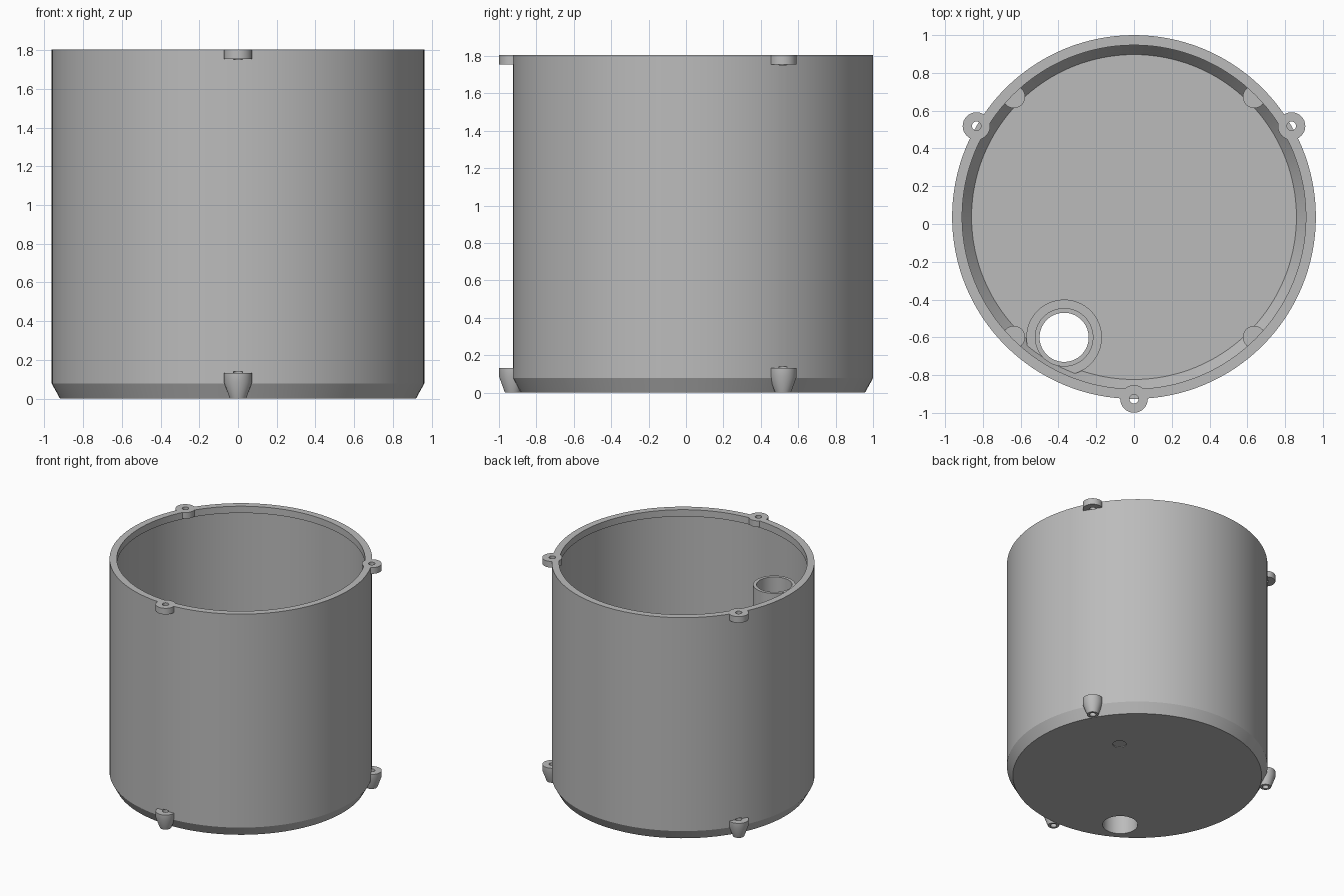
import bpy, bmesh, math

CY = 0.037            # y of the housing axis
R, TOP = 0.963, 1.805  # outer radius and height
TUBE = (-0.37, -0.60)

default = bpy.data.objects.get("Cube")
if default:
    bpy.data.objects.remove(default)

grey = bpy.data.materials.new("plain_grey")
grey.use_nodes = True
COLOUR = (0.5, 0.5, 0.5, 1)
grey.diffuse_color = COLOUR
grey.node_tree.nodes["Principled BSDF"].inputs["Base Color"].default_value = COLOUR


def lathe(bm, profile, x, y, steps):
    """Revolve a closed (radius, z) outline around the vertical line at x, y."""
    verts = [bm.verts.new((x + r, y, z)) for r, z in profile]
    edges = [bm.edges.new((verts[i - 1], verts[i])) for i in range(len(verts))]
    bmesh.ops.spin(bm, geom=verts + edges, cent=(x, y, 0), axis=(0, 0, 1),
                   angle=math.tau, steps=steps, use_merge=True)
    bmesh.ops.remove_doubles(bm, verts=bm.verts, dist=1e-5)
    bm.faces.ensure_lookup_table()


def rod(bm, x, y, z0, z1, r0, r1=None, steps=32):
    """Solid cylinder or cone standing between two heights."""
    lower = []
    upper = []
    for i in range(steps):
        a = math.tau * i / steps
        c, s = math.cos(a), math.sin(a)
        lower.append(bm.verts.new((x + r0 * c, y + r0 * s, z0)))
        r = r1 or r0
        upper.append(bm.verts.new((x + r * c, y + r * s, z1)))
    bm.faces.new(lower)
    bm.faces.new(upper)
    for i in range(steps):
        bm.faces.new((lower[i - 1], lower[i], upper[i], upper[i - 1]))


def finish(name, bm):
    bmesh.ops.dissolve_degenerate(bm, edges=bm.edges, dist=1e-6)
    bmesh.ops.recalc_face_normals(bm, faces=bm.faces)
    mesh = bpy.data.meshes.new(name)
    bm.to_mesh(mesh)
    bm.free()
    mesh.materials.append(grey)
    obj = bpy.data.objects.new(name, mesh)
    bpy.context.collection.objects.link(obj)
    return obj


def turned(name, profile, x=0, y=CY, steps=128):
    bm = bmesh.new()
    lathe(bm, profile, x, y, steps)
    return finish(name, bm)


def boolean(obj, other, operation):
    mod = obj.modifiers.new("cut", "BOOLEAN")
    mod.object, mod.operation, mod.solver = other, operation, "EXACT"
    bpy.context.view_layer.objects.active = obj
    bpy.ops.object.modifier_apply(modifier=mod.name)


def around(radius, degrees):
    a = math.radians(degrees)
    return radius * math.cos(a), CY + radius * math.sin(a)


# Open housing: chamfered base, sloped floor edge, thicker lip at the top
housing = turned("housing", [
    (0, 0), (0.92, 0), (R, 0.078), (R, TOP), (0.91, TOP), (0.91, TOP - 0.055),
    (0.925, TOP - 0.055), (0.925, 0.13), (0.86, 0.04), (0, 0.04)])

# Cable tube with a low flange on the floor
tube = turned("cable_tube", [
    (0.13, 0.03), (0.2, 0.03), (0.2, 0.075), (0.155, 0.075),
    (0.155, 1.48), (0.13, 1.48)], *TUBE, steps=64)

# Screw lugs: flat discs at the top, tapered feet at the base
cutter_bm = bmesh.new()
lugs = []
for side, angle in (("front", -90), ("right", 30), ("left", 150)):
    x, y = around(R, angle)
    bm = bmesh.new()
    rod(bm, x, y, TOP - 0.05, TOP, 0.073)
    lugs.append(finish("top_lug_" + side, bm))
    lugs.append(turned("base_lug_" + side, [
        (0, 0), (0.042, 0), (0.073, 0.085), (0.073, 0.132), (0, 0.132)], x, y, 32))
    rod(cutter_bm, x, y, TOP - 0.052, TOP + 0.1, 0.024, steps=24)
    rod(cutter_bm, x, y, -0.1, 0.14, 0.024, steps=24)

# Tube opening and a shallow round recess under the floor
rod(cutter_bm, *TUBE, -0.1, 0.3, 0.13, steps=64)
rod(cutter_bm, 0.40, 0.31, -0.1, 0.006, 0.05)
cutter = finish("hole_cutter", cutter_bm)
for part in [housing] + lugs:
    boolean(part, cutter, "DIFFERENCE")

# Corner bosses on the floor, trimmed to stay within the wall
clip = turned("boss_clip", [
    (0, 0.02), (0.91, 0.02), (0.945, 0.09), (0.945, 0.5), (0, 0.5)])
bosses = []
for i in range(4):
    bm = bmesh.new()
    rod(bm, *around(0.9, 45 + 90 * i), 0.03, 0.15, 0.06)
    boss = finish("floor_boss_%d" % (i + 1), bm)
    boolean(boss, clip, "INTERSECT")
    bosses.append(boss)

for helper in (cutter, clip):
    bpy.data.objects.remove(helper)

# Smooth round walls with crisp edges
bpy.ops.object.select_all(action="DESELECT")
for part in [housing, tube] + lugs + bosses:
    part.select_set(True)
bpy.context.view_layer.objects.active = housing
bpy.ops.object.shade_smooth_by_angle(angle=math.radians(25))
